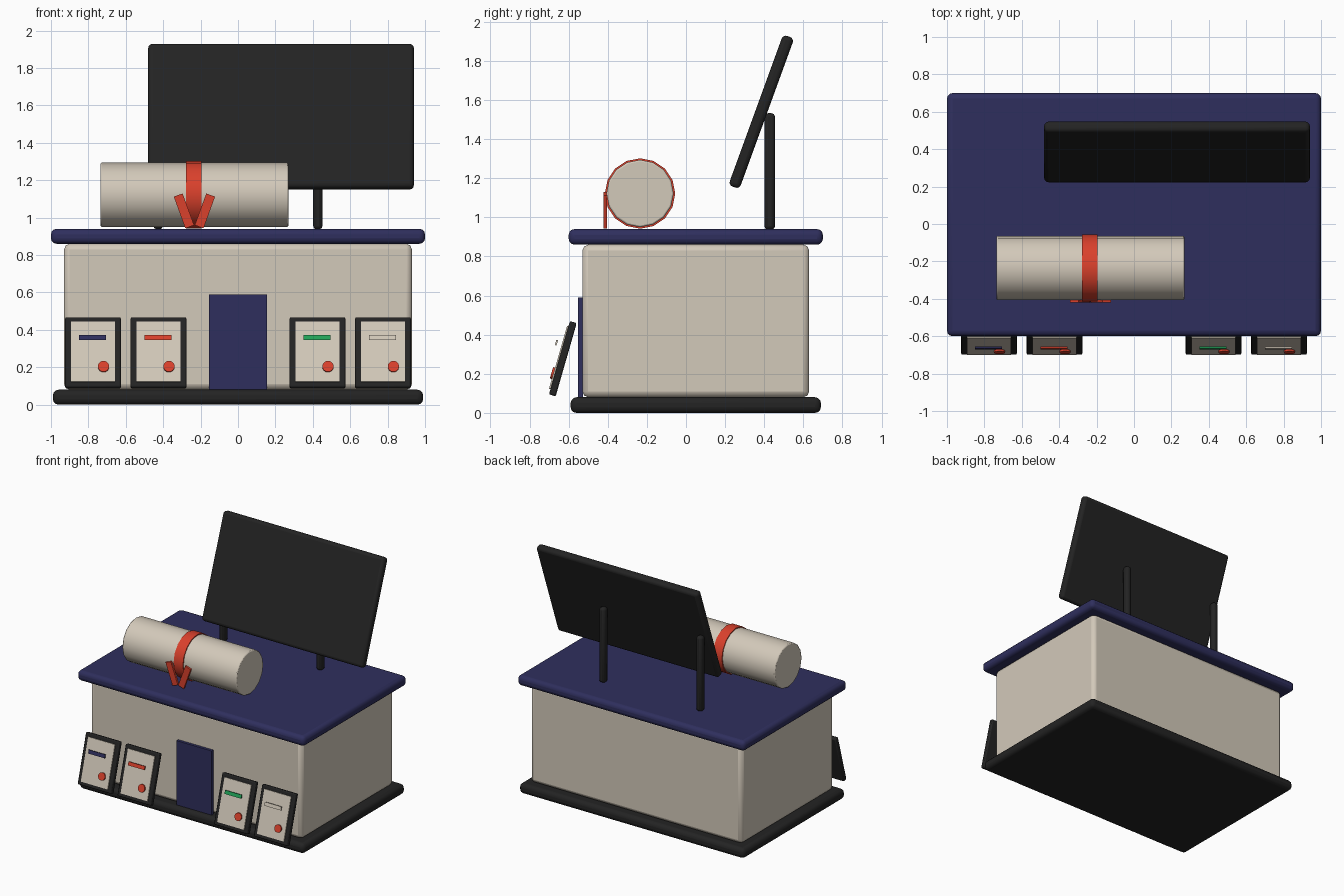
import bpy
from math import radians, pi
from mathutils import Matrix, Vector

cube = bpy.data.objects.get("Cube")
if cube:
    bpy.data.objects.remove(cube, do_unlink=True)


def material(name, rgb):
    m = bpy.data.materials.new(name)
    m.use_nodes = True
    m.diffuse_color = (*rgb, 1)
    m.node_tree.nodes["Principled BSDF"].inputs["Base Color"].default_value = (*rgb, 1)
    return m


cream = material("cream", (0.65, 0.585, 0.49))
navy = material("navy", (0.028, 0.028, 0.11))
charcoal = material("charcoal", (0.017, 0.017, 0.017))
red = material("red", (0.70, 0.052, 0.025))
green = material("green", (0.015, 0.37, 0.10))


def finish(obj, name, mat, bevel=0, segments=2):
    obj.name = name
    obj.data.materials.append(mat)
    if bevel:
        mod = obj.modifiers.new("rounded edges", "BEVEL")
        mod.width = bevel
        mod.segments = segments
        bpy.ops.object.shade_smooth_by_angle(angle=radians(40))
    return obj


def box(name, size, loc, mat, bevel=0, segments=2, rot=(0, 0, 0)):
    bpy.ops.mesh.primitive_cube_add(size=1, location=loc, rotation=rot)
    obj = bpy.context.object
    obj.scale = size
    bpy.ops.object.transform_apply(location=False, rotation=False, scale=True)
    return finish(obj, name, mat, bevel, segments)


def cylinder(name, radius, depth, loc, rot, mat, sides, bevel=0):
    bpy.ops.mesh.primitive_cylinder_add(vertices=sides, radius=radius, depth=depth,
                                        location=loc, rotation=rot)
    obj = finish(bpy.context.object, name, mat, bevel)
    bpy.ops.object.shade_smooth_by_angle(angle=radians(40))
    return obj


# Building: base slab, walls, roof slab and door
box("base_slab", (1.98, 1.28, 0.08), (0, 0.05, 0.04), charcoal, 0.03, 3)
box("walls", (1.86, 1.16, 0.78), (0, 0.05, 0.47), cream, 0.03)
box("roof_slab", (2.0, 1.30, 0.08), (0, 0.05, 0.90), navy, 0.03, 3)
box("door", (0.31, 0.025, 0.52), (0, -0.54, 0.33), navy)

# Leaning billboard on two posts
box("billboard", (1.42, 0.06, 0.82), (0.23, 0.385, 1.54), charcoal, 0.022, 3,
    (radians(-20), 0, 0))
for side, x in (("right", -0.427), ("left", 0.427)):
    box(side + "_post", (0.05, 0.055, 0.595), (x, 0.428, 1.235), charcoal, 0.018)

# Rolled scroll with its ribbon
SX, SY, SZ = -0.233, -0.235, 1.122
along_x = (0, pi / 2, 0)
cylinder("scroll", 0.172, 1.005, (SX, SY, SZ), along_x, cream, 16, 0.008)
cylinder("ribbon_band", 0.18, 0.082, (SX - 0.003, SY, SZ), along_x, red, 16)
for side, s in (("right", -1), ("left", 1)):
    box(side + "_ribbon_tail", (0.05, 0.016, 0.18), (SX + s * 0.056, -0.413, 1.036),
        red, rot=(0, radians(20 * s), 0))

# Framed notices leaning on the front
lean = radians(-16)
turn = Matrix.Rotation(lean, 3, "X")


def notice(label, x, bar_mat):
    def at(px, py, pz):
        return Vector((x, -0.63, 0.277)) + turn @ Vector((px, py, pz))
    tilt = (lean, 0, 0)
    box(label + "_frame", (0.298, 0.036, 0.39), at(0, 0, 0), charcoal, 0.008, 2, tilt)
    box(label + "_paper", (0.236, 0.009, 0.335), at(0, -0.021, 0), cream, rot=tilt)
    box(label + "_title_bar", (0.145, 0.009, 0.028), at(-0.002, -0.054, 0.07), bar_mat, rot=tilt)
    cylinder(label + "_seal", 0.03, 0.012, at(0.056, -0.03, -0.085),
             (lean + pi / 2, 0, 0), red, 16)


notice("far_right_notice", -0.775, navy)
notice("near_right_notice", -0.425, red)
notice("near_left_notice", 0.425, green)
notice("far_left_notice", 0.775, cream)
